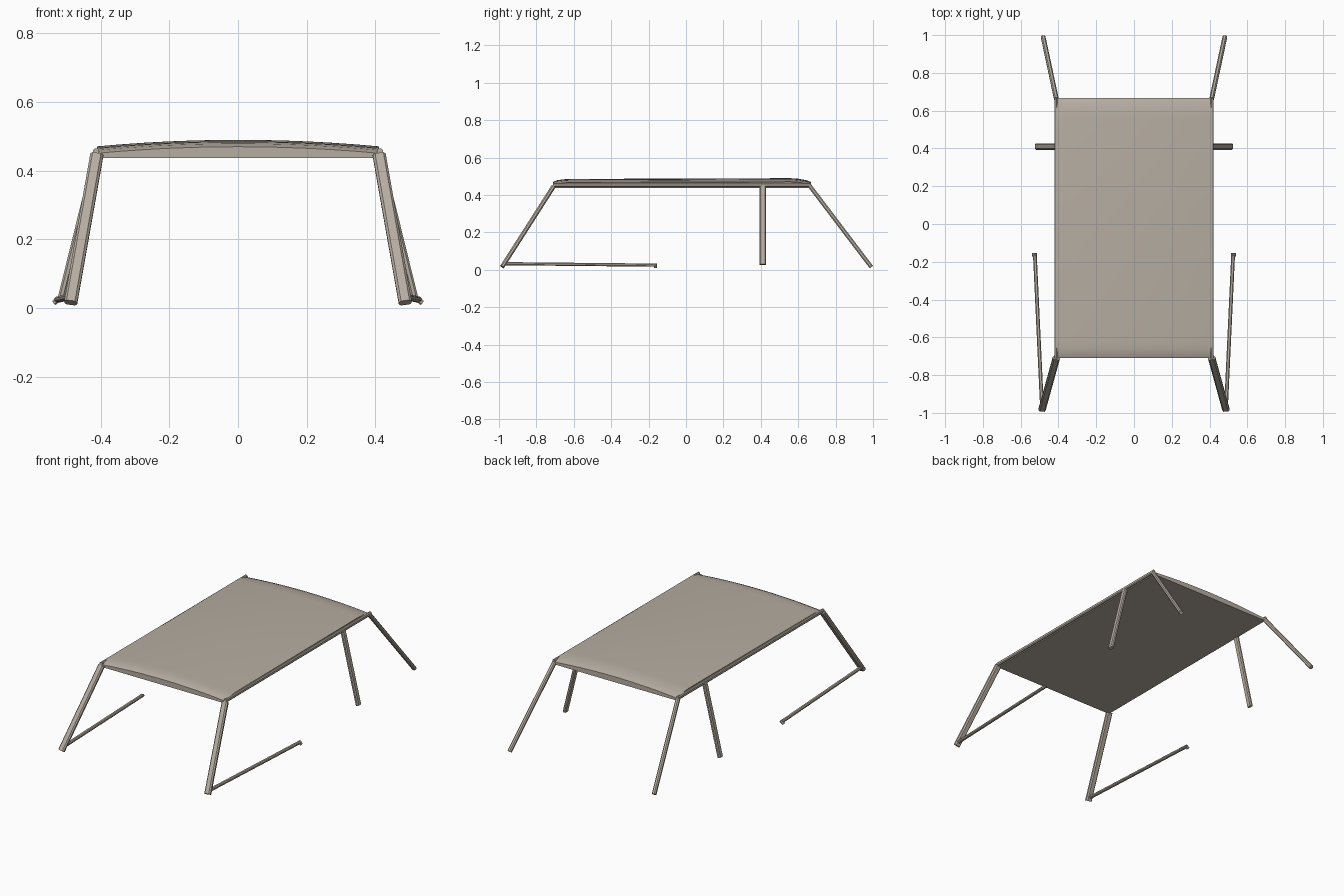
import bpy, bmesh, math
from mathutils import Vector, Matrix

cube = bpy.data.objects.get("Cube")
if cube:
    bpy.data.objects.remove(cube, do_unlink=True)

paint = bpy.data.materials.new("warm_grey_paint")
colour = (0.47, 0.42, 0.36, 1)
paint.diffuse_color = colour
paint.use_nodes = True
paint.node_tree.nodes["Principled BSDF"].inputs["Base Color"].default_value = colour


def finish(bm, name, angle=35):
    """Turn a bmesh into a named, painted object."""
    bmesh.ops.recalc_face_normals(bm, faces=bm.faces)
    mesh = bpy.data.meshes.new(name)
    bm.to_mesh(mesh)
    bm.free()
    mesh.materials.append(paint)
    obj = bpy.data.objects.new(name, mesh)
    bpy.context.collection.objects.link(obj)
    bpy.ops.object.select_all(action="DESELECT")
    bpy.context.view_layer.objects.active = obj
    obj.select_set(True)
    bpy.ops.object.shade_smooth_by_angle(angle=math.radians(angle))


def bar(name, start, end, width, depth, side):
    """Chamfered bar between two points; width runs along the side direction."""
    a, b = Vector(start), Vector(end)
    axis = (b - a).normalized()
    u = Vector(side)
    u = (u - axis * u.dot(axis)).normalized()
    v = axis.cross(u)
    w, d, c = width / 2, depth / 2, min(width, depth) * 0.28
    section = [(w, d - c), (w - c, d), (c - w, d), (-w, d - c),
               (-w, c - d), (c - w, -d), (w - c, -d), (w, c - d)]
    bm = bmesh.new()
    rings = [[bm.verts.new(p + u * i + v * j) for i, j in section] for p in (a, b)]
    bm.faces.new(rings[0])
    bm.faces.new(rings[1])
    for k in range(len(section)):
        n = (k + 1) % len(section)
        bm.faces.new((rings[0][k], rings[0][n], rings[1][n], rings[1][k]))
    finish(bm, name)


# Crowned roof panel: (y, rise above the end lip) stations
HALF, BASE, COLS = 0.41, 0.437, 12
stations = [(-0.71, 0), (-0.69, 0.009), (-0.655, 0.014), (-0.62, 0.016),
            (0, 0.018), (0.56, 0.02), (0.6, 0.017), (0.645, 0.009), (0.668, 0)]
bm = bmesh.new()
rows = []
for y, rise in stations:
    row = []
    for i in range(COLS + 1):
        t = 2 * i / COLS - 1
        row.append(bm.verts.new((HALF * t, y, 0.451 + rise + 0.019 * (1 - t * t))))
    low = [bm.verts.new((s * HALF, y, BASE)) for s in (1, -1)]
    rows.append(row + low)
for r0, r1 in zip(rows, rows[1:]):
    for k in range(len(r0)):
        n = (k + 1) % len(r0)
        bm.faces.new((r0[k], r0[n], r1[n], r1[k]))
bm.faces.new(rows[0])
bm.faces.new(rows[-1])
finish(bm, "roof_panel")

# Mirrored frame members
for label, s in (("left", 1), ("right", -1)):
    bar(label + "_roof_gutter", (s * 0.413, -0.712, 0.454), (s * 0.413, 0.668, 0.454),
        0.018, 0.022, (1, 0, 0))
    bar(label + "_front_pillar", (s * 0.411, -0.708, 0.446), (s * 0.487, -0.983, 0.016),
        0.038, 0.024, (1, 0, 0))
    bar(label + "_middle_pillar", (s * 0.411, 0.41, 0.45), (s * 0.515, 0.41, 0.028),
        0.034, 0.02, (0, 1, 0))
    bar(label + "_rear_pillar", (s * 0.411, 0.662, 0.448), (s * 0.481, 0.99, 0.016),
        0.024, 0.022, (1, 0, 0))
    bar(label + "_sill_rail", (s * 0.487, -0.975, 0.033), (s * 0.525, -0.158, 0.025),
        0.02, 0.017, (1, 0, 0))
    bar(label + "_sill_hook", (s * 0.517, -0.163, 0.029), (s * 0.537, -0.163, 0.015),
        0.018, 0.015, (0, 1, 0))
